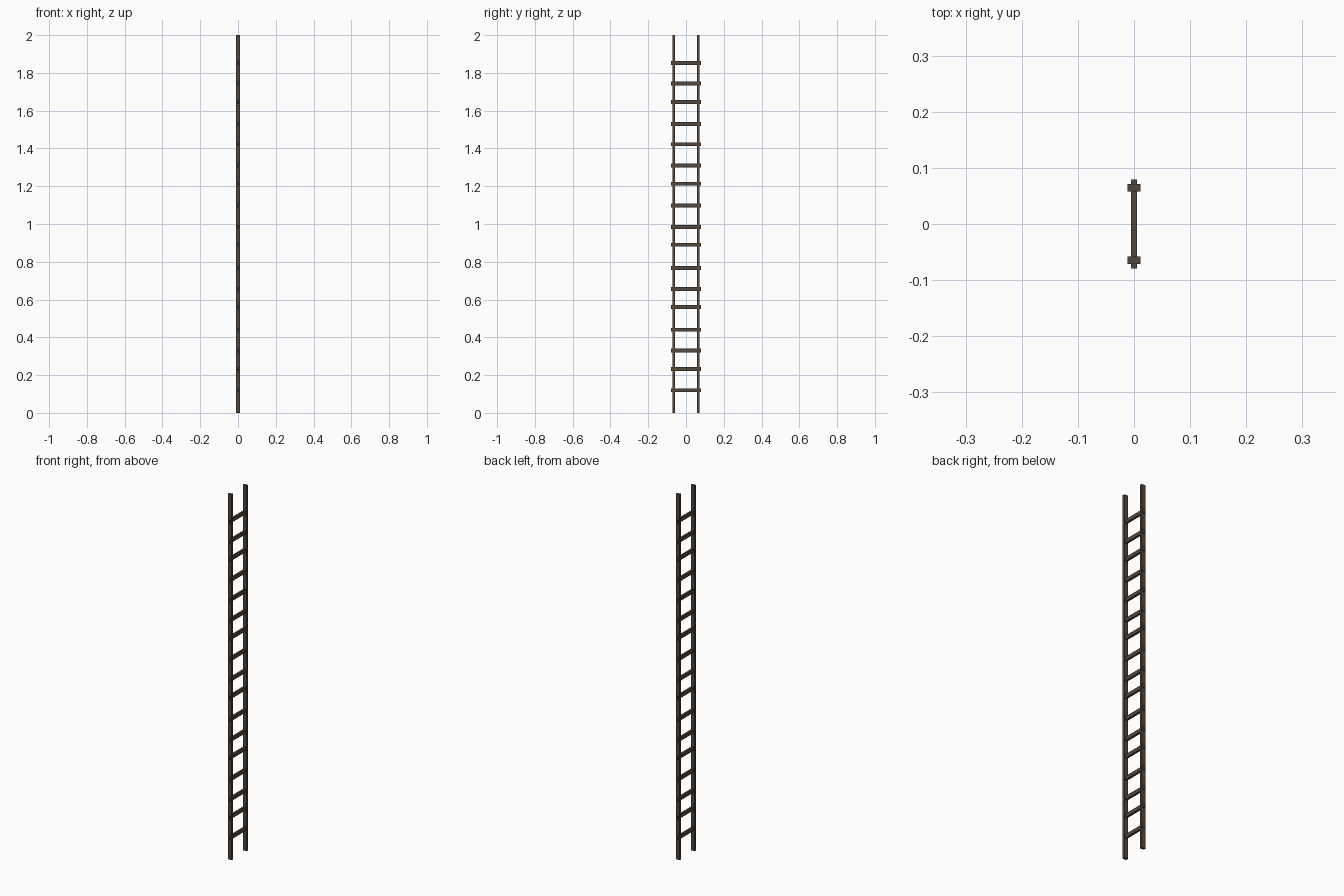
import bpy

if "Cube" in bpy.data.objects:
    bpy.data.objects.remove(bpy.data.objects["Cube"])

# Single dark wood colour
wood = bpy.data.materials.new("dark_wood")
wood.diffuse_color = (0.092, 0.061, 0.043, 1)
wood.use_nodes = True
wood.node_tree.nodes["Principled BSDF"].inputs["Base Color"].default_value = wood.diffuse_color


def box(name, centre, size):
    bpy.ops.mesh.primitive_cube_add(size=1, location=centre)
    ob = bpy.context.object
    ob.name = name
    ob.scale = size
    bpy.ops.object.transform_apply(location=False, rotation=False, scale=True)
    ob.data.materials.append(wood)
    return ob


# Two upright rails
for side, s in (("front", -1), ("back", 1)):
    box(side + "_rail", (0, s * 0.0643, 1), (0.023, 0.0134, 2))

# Unevenly spaced rungs that poke through the rails
heights = (0.12, 0.233, 0.33, 0.44, 0.56, 0.655, 0.768, 0.89, 0.985,
           1.097, 1.213, 1.31, 1.422, 1.53, 1.645, 1.743, 1.853)
for i, z in enumerate(heights):
    box(f"rung_{i + 1}", (0, 0, z), (0.0115, 0.159, 0.0205))
